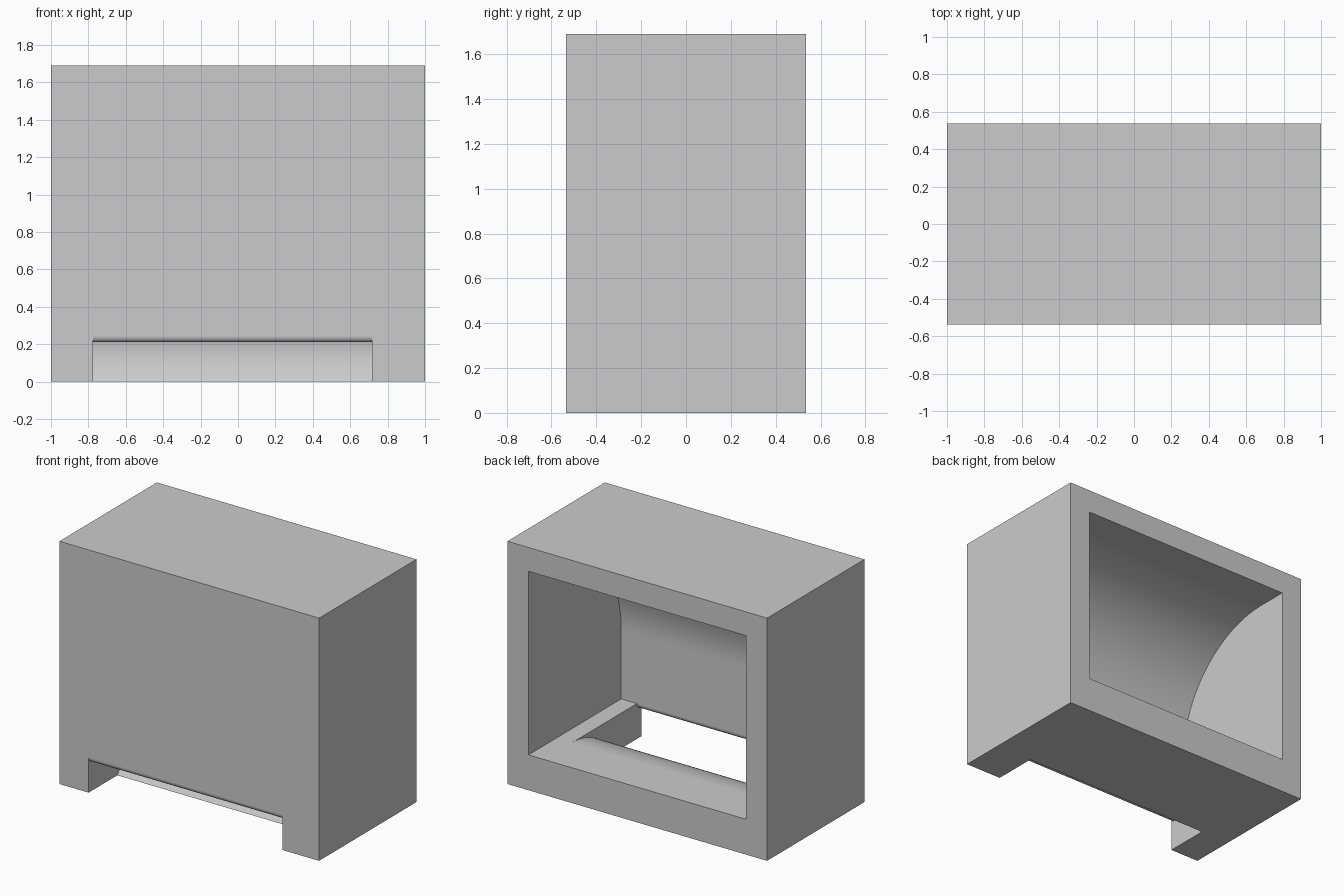
import bpy, bmesh, math

if "Cube" in bpy.data.objects:
    bpy.data.objects.remove(bpy.data.objects["Cube"], do_unlink=True)

# Overall sizes
W, D, H = 1.0, 0.536, 1.69          # half width, half depth, height
FLOOR, CEIL, SIDE = 0.246, 1.524, 0.838
WALL = 0.052                        # front wall thickness
INNER = -D + WALL                   # inner face of the front wall

grey = bpy.data.materials.new("light_grey")
grey.use_nodes = True
colour = (0.6, 0.6, 0.6, 1)
grey.diffuse_color = colour
grey.node_tree.nodes["Principled BSDF"].inputs["Base Color"].default_value = colour


def arc(cy, cz, ry, rz, start, end, steps):
    """Points of an elliptical arc in the YZ plane, angles in degrees."""
    angles = [math.radians(start + (end - start) * i / steps) for i in range(steps + 1)]
    return [(cy + ry * math.cos(a), cz + rz * math.sin(a)) for a in angles]


def extrude_profile(name, profile, x0, x1):
    """Solid made by sweeping a YZ profile from x0 to x1."""
    bm = bmesh.new()
    face = bm.faces.new([bm.verts.new((x0, y, z)) for y, z in profile])
    swept = bmesh.ops.extrude_face_region(bm, geom=[face])["geom"]
    verts = [v for v in swept if isinstance(v, bmesh.types.BMVert)]
    bmesh.ops.translate(bm, verts=verts, vec=(x1 - x0, 0, 0))
    bmesh.ops.recalc_face_normals(bm, faces=bm.faces)
    mesh = bpy.data.meshes.new(name)
    bm.to_mesh(mesh)
    bm.free()
    mesh.materials.append(grey)
    obj = bpy.data.objects.new(name, mesh)
    bpy.context.collection.objects.link(obj)
    return obj


def cut(target, cutter):
    mod = target.modifiers.new("cut", 'BOOLEAN')
    mod.operation = 'DIFFERENCE'
    mod.solver = 'EXACT'
    mod.object = cutter
    cutter.hide_render = True
    bpy.ops.object.modifier_apply(modifier=mod.name)
    bpy.data.objects.remove(cutter, do_unlink=True)


# Outer box
housing = extrude_profile("housing", [(-D, 0), (D, 0), (D, H), (-D, H)], -W, W)
bpy.context.view_layer.objects.active = housing
housing.select_set(True)

# Chamber open at the back, its ceiling curving down into the front wall
R = 0.8
chamber = [(D + 0.1, FLOOR), (D + 0.1, CEIL)]
chamber += arc(INNER + R, CEIL - R, R, R, 90, 180, 32)
chamber += [(INNER, FLOOR)]
cut(housing, extrude_profile("chamber_cutter", chamber, -SIDE, SIDE))

# Front slot: rounded lip under the front wall, curved ramp down from the floor
ramp_top, ramp_radius = 0.23, 0.535
half = WALL / 2
slot = [(-D - 0.1, -0.1), (-D - 0.1, FLOOR)]
slot += arc(-D + half, FLOOR, half, 0.034, 180, 360, 16)
slot += [(INNER + 0.02, 0.4), (ramp_top, 0.4)]
slot += arc(ramp_top, FLOOR - ramp_radius, ramp_radius, ramp_radius, 90, 147.3, 20)
slot += [(slot[-1][0], -0.1)]
cut(housing, extrude_profile("slot_cutter", slot, -0.775, 0.717))

# Smooth curves, crisp edges
bpy.ops.object.shade_smooth_by_angle(angle=math.radians(30))
weighted = housing.modifiers.new("weighted_normals", 'WEIGHTED_NORMAL')
weighted.keep_sharp = True
